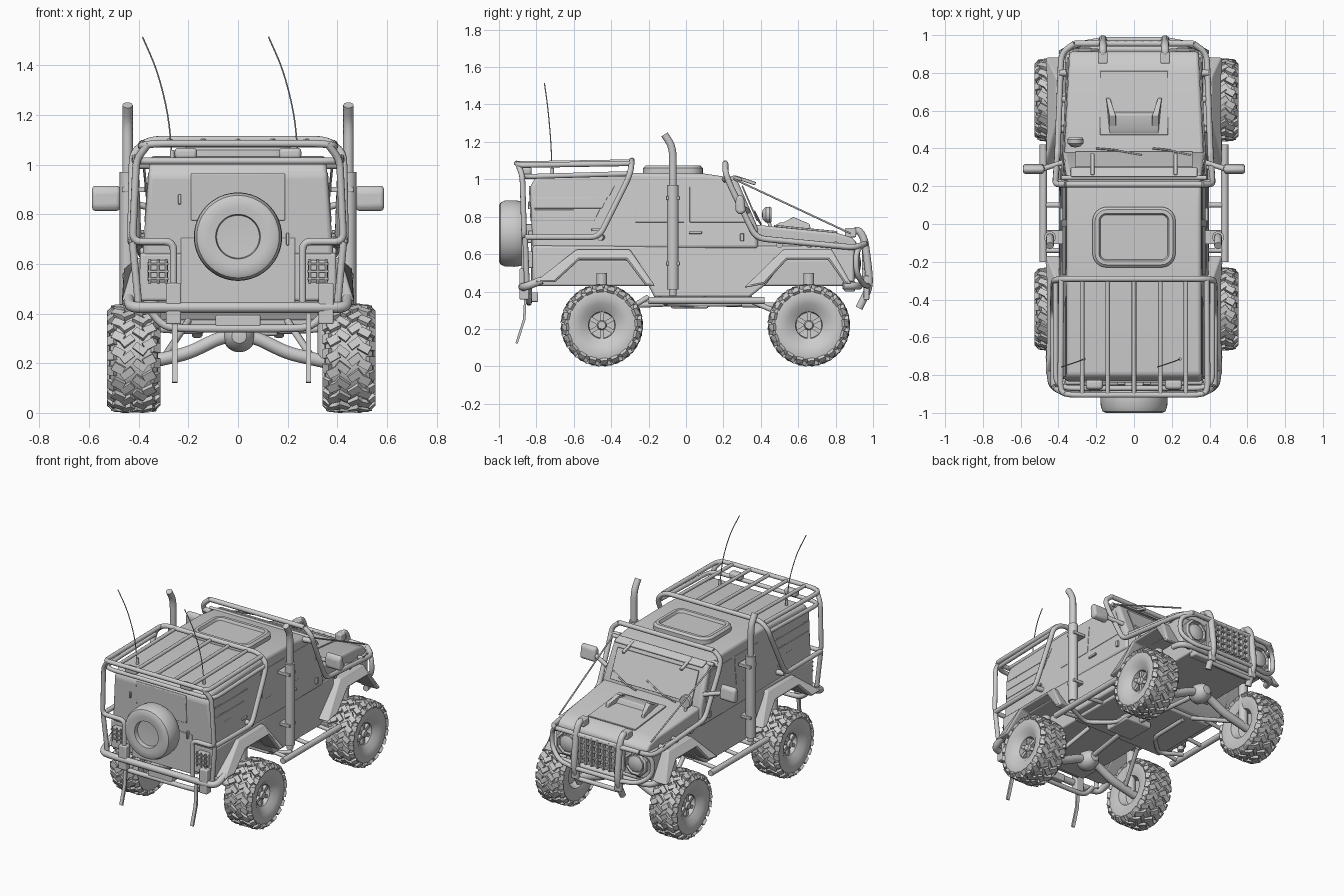
import bpy, bmesh, math
from mathutils import Vector, Matrix

if "Cube" in bpy.data.objects:
    bpy.data.objects.remove(bpy.data.objects["Cube"])

def finish(name, bm, bevel=0):
    bmesh.ops.remove_doubles(bm, verts=bm.verts, dist=1e-5)
    bmesh.ops.recalc_face_normals(bm, faces=bm.faces)
    me = bpy.data.meshes.new(name)
    bm.to_mesh(me); bm.free()
    ob = bpy.data.objects.new(name, me)
    bpy.context.collection.objects.link(ob)
    if bevel:
        m = ob.modifiers.new("bevel", 'BEVEL')
        m.width, m.segments, m.limit_method = bevel, 3, 'ANGLE'
    return ob

def prism(name, prof, x0, x1, bevel=0, mirror=False):
    """Side profile (y, z) extruded between x0 and x1 (numbers or functions of y, z)."""
    val = lambda f, p: f(*p) if callable(f) else f
    bm = bmesh.new()
    for s in ((1, -1) if mirror else (1,)):
        a = [bm.verts.new((s * val(x0, p), *p)) for p in prof]
        b = [bm.verts.new((s * val(x1, p), *p)) for p in prof]
        bm.faces.new(a); bm.faces.new(b[::-1])
        for i in range(len(prof)):
            j = (i + 1) % len(prof)
            bm.faces.new((a[i], b[i], b[j], a[j]))
    return finish(name, bm, bevel)

def boxes(name, items, bevel=0, mirror=False, rx=0):
    """items: (centre, size) pairs."""
    bm = bmesh.new()
    for c, d in items:
        for s in ((1, -1) if mirror else (1,)):
            bmesh.ops.create_cube(bm, size=1, matrix=Matrix.Translation((s * c[0], c[1], c[2]))
                                  @ Matrix.Rotation(rx, 4, 'X') @ Matrix.Diagonal((*d, 1)))
    return finish(name, bm, bevel)

def add_lathe(bm, prof, c, axis, n):
    rot = Vector((1, 0, 0)).rotation_difference(Vector(axis)).to_matrix()
    rings = [[bm.verts.new(rot @ Vector((t, r * math.cos(k * math.tau / n + math.pi / n), r * math.sin(k * math.tau / n + math.pi / n)))
              + Vector(c)) for k in range(n)] for r, t in prof]
    for a, b in zip(rings, rings[1:]):
        for k in range(n):
            bm.faces.new((a[k], a[k - 1], b[k - 1], b[k]))

def lathe(name, prof, centres, axis=(1, 0, 0), n=40):
    bm = bmesh.new()
    for c in centres:
        add_lathe(bm, prof, c, axis, n)
    return finish(name, bm)

def rounded(pts, r):
    pts = [Vector(p) for p in pts]
    out = [pts[0]]
    for a, b, c in zip(pts, pts[1:], pts[2:]):
        p = b + (a - b).normalized() * min(r, (a - b).length * .45)
        q = b + (c - b).normalized() * min(r, (c - b).length * .45)
        out += [p * (1 - t) ** 2 + b * 2 * t * (1 - t) + q * t * t for t in (0, .25, .5, .75, 1)]
    return out + [pts[-1]]

def tubes(name, paths, r=.016, mirror=False, bend=.05):
    cu = bpy.data.curves.new(name, 'CURVE')
    cu.dimensions, cu.bevel_depth, cu.bevel_resolution, cu.use_fill_caps = '3D', r, 3, True
    for path in paths:
        for s in ((1, -1) if mirror else (1,)):
            pts = rounded([(s * x, y, z) for x, y, z in path], bend)
            sp = cu.splines.new('POLY')
            sp.points.add(len(pts) - 1)
            for p, v in zip(sp.points, pts):
                p.co = (*v, 1)
    ob = bpy.data.objects.new(name, cu)
    bpy.context.collection.objects.link(ob)
    return ob

def across(half):
    """Right half of a hoop, continued to its mirror image."""
    return half + [(-x, y, z) for x, y, z in half[::-1]]

# --- Body -----------------------------------------------------------------
cab_w = lambda y, z: .385 - .03 * (z - .63) / .4
tub_w = lambda y, z: .396 - max(0, y - .4) * .07
hood_w = lambda y, z: .372 - max(0, y - .3) * .05
neg = lambda f: (lambda y, z: -f(y, z))
cab = [(-.82, .63), (-.835, .96), (-.8, 1.015), (-.3, 1.035), (.1, 1.03), (.27, 1.005), (.385, .74), (.385, .63)]
prism("cabin", cab, neg(cab_w), cab_w, .018)
tub = [(-.82, .645), (-.82, .45), (-.7, .45), (-.59, .565), (-.31, .565), (-.2, .43), (-.17, .37), (.34, .37),
       (.43, .44), (.53, .575), (.77, .575), (.85, .45), (.9, .45), (.9, .645)]
prism("lower_body", tub, neg(tub_w), tub_w, .012)
prism("hood", [(.36, .63), (.36, .758), (.8, .715), (.885, .69), (.915, .66), (.91, .63)], neg(hood_w), hood_w, .018)
boxes("floor_pan", [((0, .03, .5), (.52, 1.68, .14)), ((0, .08, .37), (.7, .5, .04)), ((.06, .02, .335), (.2, .2, .05))], .01)

# Flared arches over the wheels
arch_r = [(-.81, .45), (-.585, .625), (-.3, .625), (-.165, .43), (-.215, .43), (-.32, .57), (-.57, .57), (-.7, .45)]
arch_f = [(.31, .42), (.52, .625), (.78, .625), (.885, .44), (.85, .44), (.76, .57), (.54, .57), (.42, .44)]
for nm, a in (("rear_flare", arch_r), ("front_flare", arch_f)):
    prism(nm, a, .34, lambda y, z: .468 - max(0, z - .56) * .8, .01, True)

# Roof hatch with rounded corners
bm = bmesh.new()
bmesh.ops.create_cube(bm, size=1, matrix=Matrix.Translation((0, -.07, 1.035)) @ Matrix.Diagonal((.44, .32, .05, 1)))
bmesh.ops.bevel(bm, geom=[e for e in bm.edges if abs(e.verts[0].co.z - e.verts[1].co.z) > .01],
                offset=.075, segments=6, affect='EDGES', profile=.5)
top = max(bm.faces, key=lambda f: f.calc_center_median().z)
for t, d in ((.014, .013), (.02, 0), (.008, -.018)):
    bmesh.ops.inset_region(bm, faces=[top], thickness=t, depth=d)
finish("roof_hatch", bm)

# Hood plate, scoop, windscreen
boxes("hood_plate", [((0, .64, .735), (.36, .34, .01))], .003, rx=-.1)
prism("hood_scoop", [(.47, .75), (.5, .768), (.58, .775), (.6, .73)], -.13, .13, .006)
prism("scoop_horn", [(.48, .75), (.575, .798), (.66, .762), (.67, .72)], lambda y, z: .095 + max(0, y - .575) * .35,
      lambda y, z: .13 + max(0, y - .575) * .2, .004, True)
prism("windscreen", [(.296, .965), (.304, .967), (.386, .778), (.378, .776)], -.31, .31, .003)
prism("windscreen_lip", [(.25, 1.005), (.25, 1.022), (.3, 1.005), (.3, .99)], -.335, .335, .005)
boxes("cage_brackets", [((.22, .315, .995), (.02, .12, .018))], .004, True, rx=-.32)
tubes("wipers", [[(-.2, .4, .76), (-.1, .392, .775), (.04, .365, .83)], [(.1, .4, .76), (.18, .392, .775), (.3, .365, .83)]], .005)

# Side windows, strips, handles and rear door
out = lambda d: (lambda y, z: cab_w(y, z) + d)
for nm, p in (("front_window", [(.02, .77), (.02, .96), (.25, .96), (.325, .77)]), ("middle_window", [(-.27, .77), (-.27, .96), (-.01, .96), (-.01, .77)])):
    prism(nm, p, out(-.01), out(.003), .002, True)
for i in range(3):
    z = .78 + i * .065
    prism("side_louvre", [(-.81, z), (-.81, z + .058), (-.46 + i * .04, z + .058), (-.49 + i * .04, z)], out(-.01), out(.003), .002, True)
boxes("door_handles", [((.385, .05, .715), (.014, .07, .014)), ((.385, -.48, .73), (.014, .05, .014)), ((.39, .3, .69), (.016, .02, .04))], .003, True)
boxes("rear_window", [((0, -.83, .87), (.38, .012, .19))], .005, rx=.045)
boxes("rear_door", [((0, -.822, .57), (.46, .012, .27)), ((0, -.835, .71), (.1, .05, .1)),
                    ((-.235, -.83, .86), (.012, .03, .04)), ((.2, -.83, .7), (.012, .03, .05))], .004)

# --- Wheels: tyre and rim, hub, spokes, tread blocks ----------------------
bm = bmesh.new()
add_lathe(bm, [(0, -.03), (.08, -.04), (.1, -.085), (.15, -.098), (.182, -.094), (.199, -.076), (.204, 0), (.199, .076), (.182, .094),
               (.155, .099), (.115, .088), (.082, .066), (.072, .06), (.068, .03), (0, .025)], (0, 0, 0), (1, 0, 0), 48)
add_lathe(bm, [(.026, .02), (.026, .055), (.02, .065), (0, .065)], (0, 0, 0), (1, 0, 0), 16)
for i in range(6):
    bmesh.ops.create_cube(bm, size=1, matrix=Matrix.Rotation(i * math.tau / 6, 4, 'X') @ Matrix.Translation((.038, 0, .042)) @ Matrix.Diagonal((.026, .022, .06, 1)))
n = 20
for i in range(n):
    for s in (1, -1):
        R = Matrix.Rotation((i + (.25 if s > 0 else -.25)) * math.tau / n, 4, 'X')
        for x, yy, r, tilt, turn, d in ((.025, .012, .208, 0, .65, (.054, .03, .02)), (.062, -.008, .205, .1, -.5, (.048, .034, .022)),
                                        (.086, .004, .192, .75, 0, (.034, .038, .026))):
            bmesh.ops.create_cube(bm, size=1, matrix=R @ Matrix.Translation((s * x, yy, r)) @ Matrix.Rotation(s * tilt, 4, 'Y')
                                  @ Matrix.Rotation(s * turn, 4, 'Z') @ Matrix.Diagonal((*d, 1)))
wheel = finish("wheel", bm)
places = [(.447, -.45, 0), (.447, .657, 0), (-.42, -.45, math.pi), (-.42, .657, math.pi)]
for i, (x, y, a) in enumerate(places):
    w = wheel if i == 0 else wheel.copy()
    if i:
        bpy.context.collection.objects.link(w)
    w.location, w.rotation_euler = (x, y, .22), (0, 0, a)

# Spare wheel in its cover
lathe("spare_wheel", [(0, -.05), (.165, -.05), (.174, -.035), (.178, 0), (.176, .05), (.166, .073), (.15, .081), (.12, .081),
                      (.09, .078), (.086, .05), (0, .045)], [(0, -.919, .71)], (0, -1, 0), 56)

# --- Axles and underside --------------------------------------------------
for nm, y in (("rear", -.45), ("front", .657)):
    lathe(nm + "_differential", [(0, -.075), (.03, -.07), (.055, -.045), (.066, 0), (.055, .045), (.03, .07), (0, .075)], [(.005, y, .31)], (0, 1, 0), 24)
    tubes(nm + "_axle", [[(0, y, .31), (.07, y, .305), (.2, y, .24), (.38, y, .2)]], .028, True)
    tubes(nm + "_shock", [[(.35, y, .21), (.35, y, .5)]], .03, True)
    tubes(nm + "_link", [[(.3, y, .22), (.2, y * .45, .37)]], .014, True)
tubes("drive_shaft", [[(0, -.45, .32), (.05, .02, .34), (0, .657, .32)]], .016)
tubes("underside_pipes", [[(.15, .3, .335), (.15, .02, .33), (.3, -.12, .335), (.46, -.07, .36)],
                          [(-.15, .3, .335), (-.15, .02, .33), (-.3, -.12, .335), (-.46, -.07, .36)]], .014)
tubes("side_step", [[(.48, -.2, .352), (.48, .42, .352)]], .02, True)
tubes("side_step_arms", [[(.3, y, .37), (.48, y, .352)] for y in (-.14, .1, .34)], .013, True)

# Upright exhaust stacks
tubes("exhaust_stack", [[(.445, -.07, .38), (.445, -.07, 1.17), (.445, -.115, 1.24)]], .021, True, .06)
tubes("stack_shield", [[(.445, -.07, .41), (.445, -.07, .97)]], .032, True)
boxes("stack_clamps", [((.42, -.07, z), (.09, .074, .022)) for z in (.55, .9)], .004, True)

# --- Outer tube cage ------------------------------------------------------
tubes("front_cage_hoop", [across([(.315, .955, .655), (.385, .905, .635), (.405, .375, .685), (.415, .235, .97), (.415, .21, 1.04), (.36, .21, 1.085)][::-1])[:6],
                          across([(.315, .955, .655)])] + [[(-x, y, z) for x, y, z in
                          [(.315, .955, .655), (.385, .905, .635), (.405, .375, .685), (.415, .235, .97), (.415, .21, 1.04), (.36, .21, 1.085)]],
                          across([(.36, .21, 1.085)])])
tubes("front_cage_cross", [across([(.385, .245, 1.005)])], .013)
tubes("rear_cage_hoop", [across([(.425, -.86, .69), (.43, -.465, .69), (.425, -.31, 1.0), (.42, -.295, 1.05), (.36, -.29, 1.1)])])
tubes("rack_rail", [across([(.385, -.3, 1.085), (.39, -.89, 1.075), (.34, -.905, 1.085)])], .015)
tubes("rack_lower_rail", [across([(.415, -.31, 1.03), (.415, -.84, 1.015), (.36, -.87, 1.015)])], .014)
tubes("rack_slats", [[(x, -.29, 1.095), (x, -.9, 1.085)] for x in (-.275, -.14, 0, .14, .275)], .012)
tubes("rear_posts", [[(.36, -.9, 1.085), (.41, -.875, 1.02), (.425, -.865, .69), (.26, -.865, .69), (.26, -.865, .43)],
                     [(.425, -.86, .69), (.4, -.85, .43)]], .015, True, .035)
tubes("cage_standoffs", [[(.36, y, .65), (.395, y, .65)] for y in (.5, .66, .8)] + [[(.35, .21, 1.0), (.41, .22, 1.0)], [(.37, -.45, .69), (.43, -.46, .69)]], .018, True)
tubes("limb_wires", [[(.38, .26, 1.0), (.35, .88, .71)]], .005, True)

# --- Rear bumper, lights, flaps -------------------------------------------
tubes("rear_bumper", [across([(.44, -.77, .46), (.435, -.86, .425), (.36, -.875, .425)])], .022)
tubes("rear_lower_bar", [across([(.36, -.84, .42), (.3, -.84, .345), (.2, -.84, .34)])], .016)
boxes("rear_brackets", [((-.26, -.865, .44), (.06, .05, .165)), ((.355, -.865, .44), (.06, .05, .165)), ((0, -.82, .37), (.18, .06, .05))], .006)
boxes("tail_lights", [((.322, -.83, .57), (.08, .04, .09))], .008, True)
tubes("tail_light_guards", [[(x, -.86, .52), (x, -.86, .62)] for x in (.29, .322, .355)] + [[(.28, -.86, z), (.365, -.86, z)] for z in (.54, .57, .6)], .005, True)
boxes("work_lights", [((.21, -.85, 1.045), (.09, .05, .045))], .015, True)
for x in (-.255, .284):
    prism("mud_strap", [(-.85, .42), (-.862, .42), (-.872, .25), (-.912, .125), (-.9, .12), (-.858, .25)], x - .011, x + .011)

# --- Grille, headlights and bull bar --------------------------------------
boxes("grille", [((0, .905, .56), (.34, .02, .17))] + [((x * .045, .955, .565), (.014, .03, .2)) for x in range(-3, 4)]
      + [((0, .955, .48 + i * .043), (.3, .02, .012)) for i in range(5)], .003)
lathe("headlight_surround", [(.088, -.02), (.088, .015), (.072, .025), (.066, .008), (0, .008)], [(.26, .905, .55), (-.26, .905, .55)], (0, 1, 0), 8)
lathe("headlight", [(.058, 0), (.055, .018), (.03, .028), (0, .031)], [(.26, .905, .55), (-.26, .905, .55)], (0, 1, 0), 28)
tubes("bull_bar_uprights", [[(.165, .87, .70), (.165, .92, .735), (.165, .955, .68), (.165, .978, .5), (.165, .98, .42), (.165, .925, .31)]], .021, True)
boxes("bull_bar_plates", [((.165, .965, .42), (.05, .03, .13)), ((.165, .88, .715), (.05, .06, .05))], .006, True)
tubes("bull_bar_headlight_loops", [[(.165, .96, .655), (.3, .955, .655), (.38, .91, .62), (.385, .91, .5), (.3, .95, .435), (.165, .975, .43)]], .015, True)
tubes("bull_bar_cross", [across([(.165, .975, .43)]), across([(.165, .95, .35)])], .015)
tubes("front_bumper", [across([(.385, .84, .43), (.37, .905, .43), (.3, .925, .43)])], .02)
boxes("front_skid", [((0, .875, .43), (.5, .06, .06))], .01)

# --- Mirrors and aerials --------------------------------------------------
prism("side_mirror", [(.265, .83), (.265, .895), (.285, .92), (.31, .905), (.32, .825), (.285, .81)], .475, .588, .02, True)
tubes("mirror_arm", [[(.365, .33, .83), (.49, .29, .86)]], .014, True)
lathe("fender_mirror", [(0, -.03), (.025, -.025), (.042, -.008), (.044, .012), (.038, .022), (0, .02)], [(-.31, .435, .81)], (0, 1, 0), 24)
tubes("fender_mirror_stalk", [[(-.31, .45, .74), (-.31, .44, .8)]], .01)
for x in (-.265, .243):
    tubes("aerial", [[(x, -.715, 1.02), (x - .015, -.722, 1.2), (x - .06, -.738, 1.38), (x - .12, -.757, 1.515)]], .003, bend=.09)
    tubes("aerial_base", [[(x, -.715, 1.01), (x, -.715, 1.06)]], .009)

# Smooth shading with sharp edges kept
bpy.ops.object.select_all(action='DESELECT')
for ob in bpy.context.scene.objects:
    if ob.type == 'MESH':
        ob.select_set(True)
        bpy.context.view_layer.objects.active = ob
bpy.ops.object.shade_smooth_by_angle(angle=math.radians(35))
